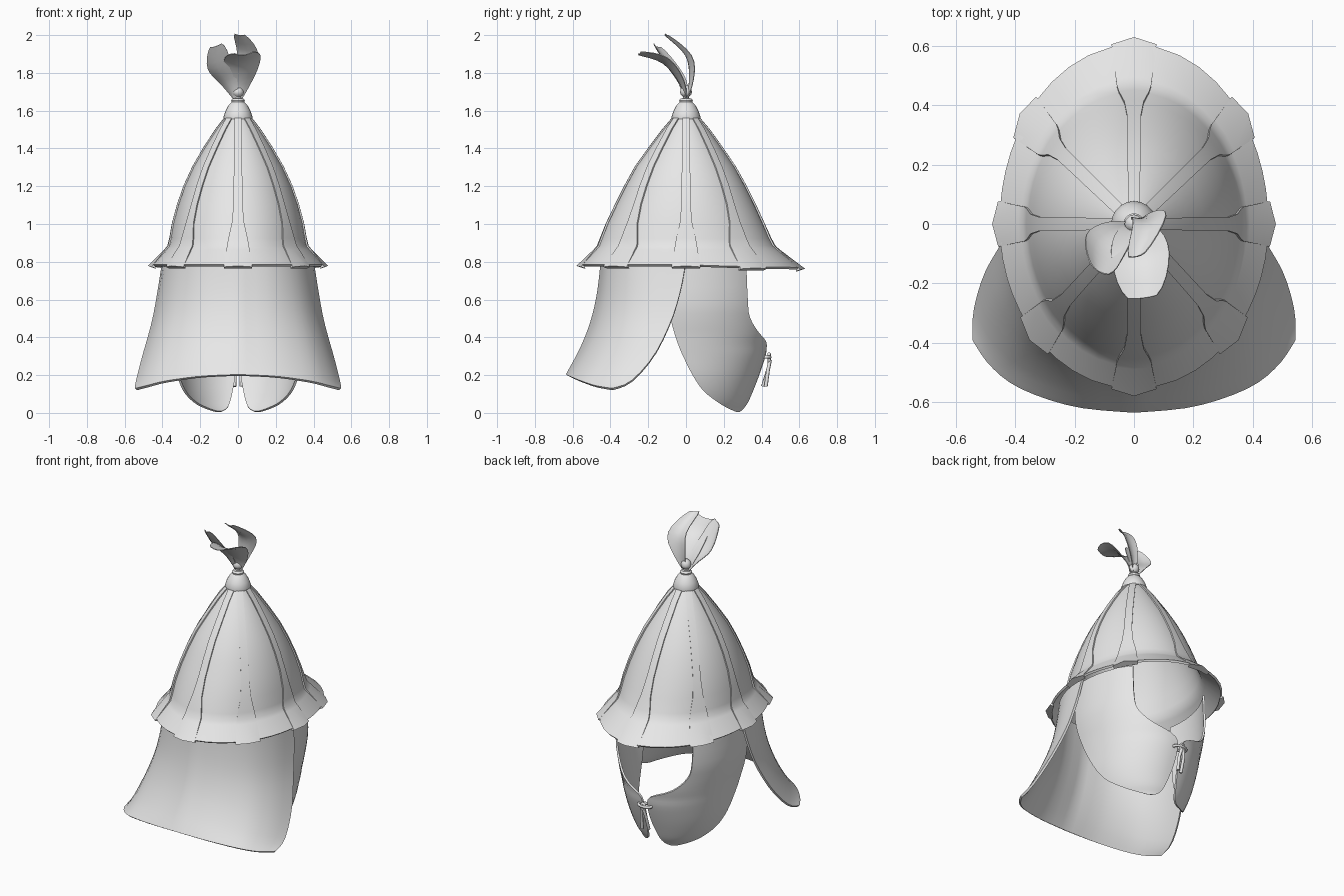
import bpy, math
from math import sin, cos, pi, radians, sqrt, atan2
from mathutils import Vector as V

if "Cube" in bpy.data.objects:
    bpy.data.objects.remove(bpy.data.objects["Cube"])

steel = bpy.data.materials.new("plain_grey")
steel.diffuse_color = (0.8, 0.8, 0.8, 1)
steel.use_nodes = True
steel.node_tree.nodes["Principled BSDF"].inputs["Base Color"].default_value = steel.diffuse_color


def finish(ob, thick=0, mirror=False, angle=35):
    bpy.ops.object.select_all(action='DESELECT')
    ob.select_set(True)
    bpy.context.view_layer.objects.active = ob
    if mirror:
        ob.modifiers.new("mirror", 'MIRROR').use_clip = False
        bpy.ops.object.modifier_apply(modifier="mirror")
    if thick:
        m = ob.modifiers.new("shell", 'SOLIDIFY')
        m.thickness, m.offset = thick, 0
        bpy.ops.object.modifier_apply(modifier="shell")
    bpy.ops.object.shade_smooth_by_angle(angle=radians(angle))


def grid(name, rows, closed=False, thick=0, mirror=False, angle=35):
    """Mesh from equal-length rows of points."""
    n = len(rows[0])
    faces = []
    for i in range(len(rows) - 1):
        for j in range(n if closed else n - 1):
            k = (j + 1) % n
            faces.append((i * n + j, (i + 1) * n + j, (i + 1) * n + k, i * n + k))
    me = bpy.data.meshes.new(name)
    me.from_pydata([tuple(p) for r in rows for p in r], [], faces)
    me.materials.append(steel)
    ob = bpy.data.objects.new(name, me)
    bpy.context.collection.objects.link(ob)
    finish(ob, thick, mirror, angle)
    return ob


def spline(pts, t):
    """Smooth curve through points, t from 0 to 1."""
    n = len(pts) - 1
    i = min(int(t * n), n - 1)
    f = t * n - i
    p = [V(pts[max(0, min(n, k))]) for k in (i - 1, i, i + 1, i + 2)]
    return 0.5 * (2 * p[1] + (p[2] - p[0]) * f + (2 * p[0] - 5 * p[1] + 4 * p[2] - p[3]) * f * f
                  + (3 * p[1] - p[0] - 3 * p[2] + p[3]) * f ** 3)


# Dome: z, side radius, +y radius, -y radius, rib half width
DOME = [(1.57, .050, .050, .050, .016), (1.5, .105, .110, .110, .018),
        (1.4, .170, .182, .185, .020), (1.3, .228, .250, .257, .021),
        (1.2, .274, .306, .312, .022), (1.1, .309, .356, .362, .023),
        (1.0, .336, .402, .410, .032), (.92, .350, .438, .442, .050),
        (.88, .360, .460, .458, .057), (.86, .376, .482, .475, .060),
        (.78, .448, .600, .550, .075)]


def dome_radius(th, row):
    ry = row[2] if sin(th) > 0 else row[3]
    return 1 / sqrt((cos(th) / row[1]) ** 2 + (sin(th) / ry) ** 2)


def dome_z(th, row):
    return row[0] - (.015 * max(0, sin(th)) if row is DOME[-1] else 0)


rows = []
for row in DOME:
    ring = []
    for k in range(48):
        th = 2 * pi * k / 48
        r = dome_radius(th, row)
        ring.append((r * cos(th), r * sin(th), dome_z(th, row)))
    rows.append(ring)
grid("dome", rows, closed=True, thick=.014)


# Raised ribs that widen over the brim and end in a blunt point
def rib_point(th, row, w, off, drop=0):
    r = dome_radius(th, row)
    a = th + atan2(w, r)
    R = dome_radius(a, row) + off
    return (R * cos(a), R * sin(a), dome_z(th, row) + off * .35 - drop)


for i, deg in enumerate((0, 44, 90, 136, 180, 228, 270, 312)):
    th = radians(deg)
    rows = []
    for row in DOME:
        w = row[4]
        rim = row is DOME[-1]
        o = .014
        side, mid = (.014, .030) if rim else (o, o)
        drop = .012 if rim else 0
        rows.append([rib_point(th, row, -w, -.004), rib_point(th, row, -w, side, drop),
                     rib_point(th, row, 0, mid, drop), rib_point(th, row, w, side, drop),
                     rib_point(th, row, w, -.004)])
    last, w = DOME[-1], DOME[-1][4]
    rows.append([rib_point(th, last, x, -.01, .012) for x in (-w, -w, 0, w, w)])
    grid("rib_%d" % (i + 1), rows, angle=30)

# Flared neck guard, blended between four edge curves
TOP = [(0, -.445, .80), (.17, -.415, .80), (.30, -.32, .80), (.375, -.17, .80), (.395, .0, .80)]
LOW = [(0, -.63, .20), (.20, -.61, .19), (.38, -.55, .165), (.48, -.475, .14), (.54, -.39, .125)]
MID = [(0, -.445, .80), (0, -.465, .63), (0, -.50, .48), (0, -.555, .34), (0, -.63, .20)]
EDGE = [(.395, .0, .80), (.42, -.03, .64), (.45, -.08, .48), (.50, -.17, .30),
        (.535, -.29, .165), (.54, -.39, .125)]


def guard(u, v):
    s, u = (-1 if u < 0 else 1), abs(u)
    p = (spline(TOP, u) * (1 - v) + spline(LOW, u) * v + spline(MID, v) * (1 - u) + spline(EDGE, v) * u
         - (V(TOP[0]) * (1 - u) * (1 - v) + V(TOP[-1]) * u * (1 - v)
            + V(LOW[0]) * (1 - u) * v + V(LOW[-1]) * u * v))
    return (s * p.x, p.y, p.z)


grid("neck_guard", [[guard(j / 14, i / 14) for j in range(-14, 15)] for i in range(15)], thick=.014)

# Cheek guards: z, side radius, front radius, rear edge y, inner edge x
CHEEK = [(.80, .375, .455, -.10, .27), (.60, .38, .46, -.09, .27), (.50, .37, .45, -.08, .245),
         (.42, .355, .44, -.06, .17), (.36, .345, .425, -.04, .04), (.30, .335, .415, -.015, .015),
         (.20, .318, .382, .035, .015), (.12, .295, .352, .09, .028), (.06, .268, .328, .165, .042),
         (.025, .245, .308, .225, .058), (.008, .235, .30, .262, .085)]
rows = []
for i in range(31):
    z, a, b, y0, x1 = [spline([(c[0], c[k], 0) for c in CHEEK], i / 30)[1] if k else
                       spline([(c[0], 0, 0) for c in CHEEK], i / 30)[0] for k in range(5)]
    p0, p1 = math.asin(y0 / b), math.acos(min(1, x1 / a))
    rows.append([(a * cos(p0 + (p1 - p0) * j / 14), b * sin(p0 + (p1 - p0) * j / 14), z)
                 for j in range(15)])
grid("cheek_guards", rows, thick=.012, mirror=True)


# Cord tying the cheek guards together
def cord(name, pts, rad, closed=False):
    cu = bpy.data.curves.new(name, 'CURVE')
    cu.dimensions, cu.bevel_depth, cu.bevel_resolution = '3D', rad, 1
    cu.use_fill_caps = True
    sp = cu.splines.new('POLY')
    sp.points.add(len(pts) - 1)
    for q, p in zip(sp.points, pts):
        q.co = (*p, 1)
    sp.use_cyclic_u = closed
    cu.materials.append(steel)
    ob = bpy.data.objects.new(name, cu)
    bpy.context.collection.objects.link(ob)


ring = [2 * pi * k / 14 for k in range(14)]
cord("tie_loop", [(.045 * cos(a), .42 + .025 * sin(a), .295) for a in ring], .009, True)
cord("tie_knot", [(.012 * cos(a), .44, .29 + .024 * sin(a)) for a in ring], .009, True)
for s, nm in ((-1, "left"), (1, "right")):
    cord("tie_end_" + nm, [(s * .005, .445, .28), (s * .016, .435, .23),
                           (s * .018, .415 + s * .008, .14)], .010)


# Turned cap and plume socket
def lathe(name, prof, n=20):
    grid(name, [[(r * cos(2 * pi * k / n), r * sin(2 * pi * k / n), z) for k in range(n)]
                for r, z in prof], closed=True, angle=40)


lathe("top_cap", [(.001, 1.555), (.075, 1.557), (.077, 1.568), (.066, 1.60), (.048, 1.632),
                  (.033, 1.645), (.036, 1.655), (.028, 1.665), (.001, 1.667)])
lathe("plume_socket", [(.016, 1.66), (.016, 1.675), (.028, 1.685), (.032, 1.70), (.026, 1.72),
                       (.012, 1.732), (.001, 1.735)], 12)


# Curved plume feathers: spine points, half width, side direction, cupping
def feather(name, spine, width, side, cup):
    side = V(side).normalized()
    rows = []
    for i in range(13):
        t = i / 12
        c = spline(spine, t)
        d = spline(spine, min(1, t + .03)) - spline(spine, max(0, t - .03))
        nrm = side.cross(d).normalized()
        w = width * (.08 + .92 * sin(pi * min(1, t * .88) ** 1.25))
        rows.append([c + side * w * x - nrm * cup * w * x * x for x in (-1, -.5, 0, .5, 1)])
    grid(name, rows, thick=.004)


feather("feather_centre", [(0, 0, 1.64), (.01, -.03, 1.74), (.025, -.12, 1.85), (.03, -.25, 1.895)],
        .098, (1, .12, .08), .25)
feather("feather_left", [(0, 0, 1.64), (-.05, -.03, 1.74), (-.105, -.09, 1.83), (-.12, -.16, 1.94)],
        .075, (.8, -.5, .25), .3)
feather("feather_right", [(0, 0, 1.64), (.03, .02, 1.77), (.055, .0, 1.89), (.01, -.11, 1.998)],
        .058, (1, .25, -.1), .3)
